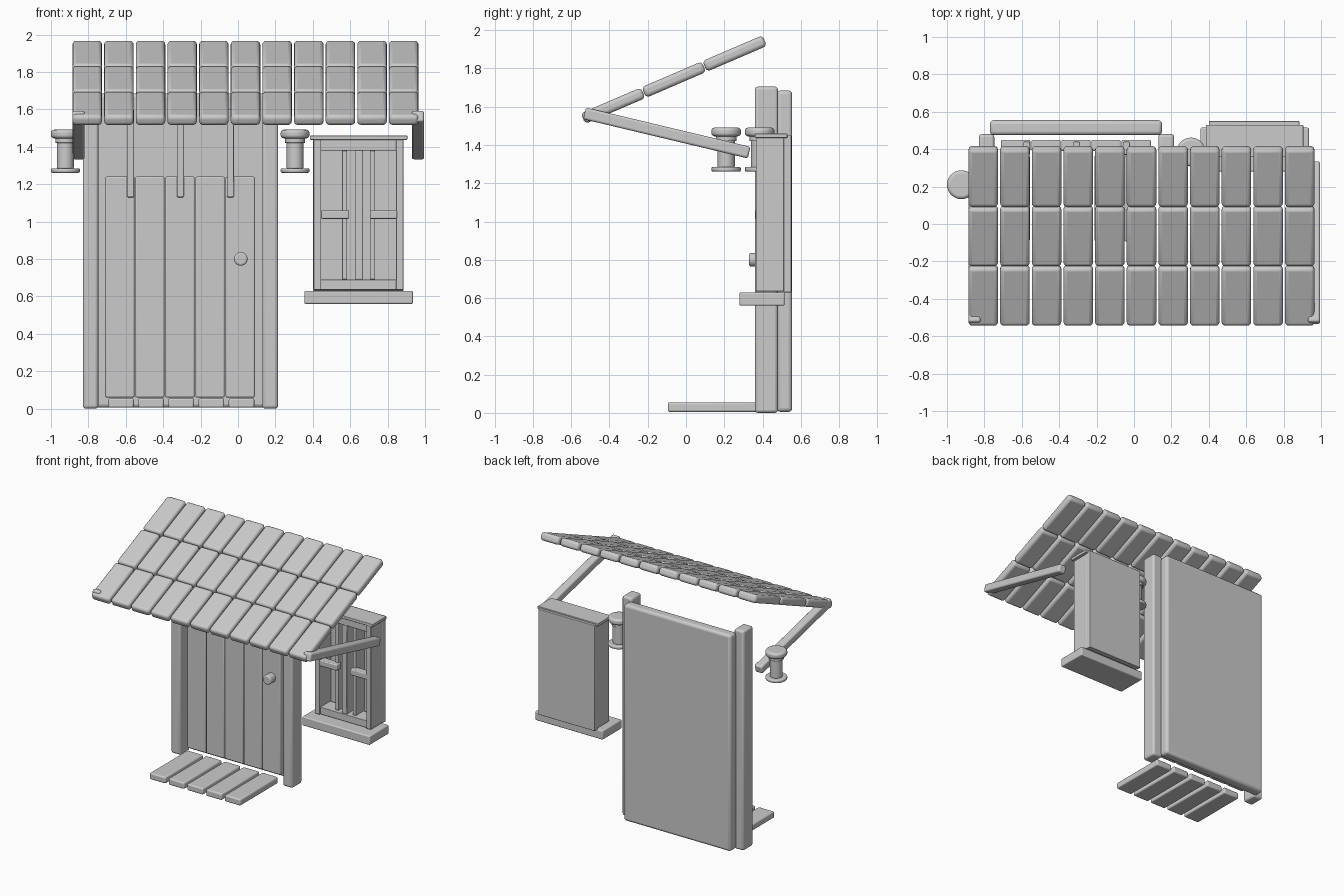
import bpy, math
from mathutils import Vector

cube = bpy.data.objects.get("Cube")
if cube:
    bpy.data.objects.remove(cube, do_unlink=True)

grey = bpy.data.materials.new("plain_grey")
grey.use_nodes = True
GREY = (0.6, 0.6, 0.6, 1)
grey.diffuse_color = GREY
grey.node_tree.nodes["Principled BSDF"].inputs["Base Color"].default_value = GREY


def finish(obj, name, bevel):
    """Name, colour and round off a part."""
    obj.name = name
    obj.data.materials.append(grey)
    bpy.ops.object.transform_apply(location=False, rotation=False, scale=True)
    if bevel:
        mod = obj.modifiers.new("rounded_edges", "BEVEL")
        mod.width = bevel
        mod.segments = 3
        mod.limit_method = "ANGLE"
    bpy.ops.object.shade_smooth_by_angle(angle=math.radians(35))
    return obj


def box(name, x, y, z, bevel=0.008):
    """Rounded box from (min, max) ranges."""
    spans = (x, y, z)
    bpy.ops.mesh.primitive_cube_add(size=1, location=[sum(s) / 2 for s in spans])
    obj = bpy.context.object
    obj.scale = [s[1] - s[0] for s in spans]
    return finish(obj, name, bevel)


def beam(name, x, start, end, thick, bevel):
    """Box running between two (y, z) points, with x as a range."""
    a, b = Vector(start), Vector(end)
    mid, run = (a + b) / 2, b - a
    bpy.ops.mesh.primitive_cube_add(size=1, location=(sum(x) / 2, mid.x, mid.y))
    obj = bpy.context.object
    obj.scale = (x[1] - x[0], run.length, thick)
    obj.rotation_euler.x = math.atan2(run.y, run.x)
    return finish(obj, name, bevel)


def disc(name, radius, depth, location, bevel, tilt=0):
    bpy.ops.mesh.primitive_cylinder_add(vertices=32, radius=radius, depth=depth,
                                        location=location, rotation=(tilt, 0, 0))
    return finish(bpy.context.object, name, bevel)


# Wall panel and door posts
box("back_panel", (-0.77, 0.15), (0.475, 0.555), (0.005, 1.685), 0.02)
box("right_post", (-0.83, -0.747), (0.36, 0.48), (0, 1.705), 0.016)
box("left_post", (0.13, 0.215), (0.36, 0.48), (0, 1.705), 0.016)

# Door planks and doorstep planks
for i in range(5):
    x0 = -0.71 + i * 0.161
    box(f"door_plank_{i}", (x0, x0 + 0.156), (0.39, 0.45), (0.06, 1.24))
    box(f"step_plank_{i}", (x0 + 0.016, x0 + 0.153), (-0.095, 0.37), (0.005, 0.055), 0.01)

# Upright bars above the door
for i in range(3):
    x0 = -0.593 + i * 0.267
    box(f"door_bar_{i}", (x0, x0 + 0.037), (0.37, 0.44), (1.13, 1.6), 0.006)

# Door knob
disc("door_knob", 0.036, 0.07, (0.015, 0.365, 0.8), 0.01, math.pi / 2)

# Window
box("window_back", (0.4, 0.885), (0.51, 0.55), (0.63, 1.45), 0.004)
box("window_sill", (0.355, 0.935), (0.28, 0.515), (0.56, 0.63), 0.008)
box("window_head", (0.385, 0.905), (0.36, 0.53), (1.437, 1.46), 0.004)
box("window_top_rail", (0.41, 0.88), (0.375, 0.5), (1.38, 1.437), 0.004)
box("window_bottom_rail", (0.41, 0.88), (0.375, 0.5), (0.635, 0.69), 0.004)
for name, x in (("right", (0.405, 0.445)), ("left", (0.845, 0.885))):
    box(f"window_{name}_stile", x, (0.365, 0.51), (0.635, 1.437), 0.004)
box("window_mullion", (0.625, 0.668), (0.38, 0.51), (0.69, 1.38), 0.005)
for name, x, bar in (("right", (0.556, 0.584), (0.445, 0.594)),
                     ("left", (0.705, 0.733), (0.705, 0.85))):
    box(f"window_{name}_upright", x, (0.40, 0.51), (0.69, 1.38), 0.004)
    box(f"window_{name}_crossbar", bar, (0.362, 0.42), (1.015, 1.06), 0.006)

# Roof shingles: columns across, rows up the slope
eave, ridge = Vector((-0.54, 1.537)), Vector((0.413, 1.946))
for row in range(3):
    low = eave.lerp(ridge, row / 3 + 0.002)
    high = eave.lerp(ridge, (row + 1) / 3 - 0.002)
    for col in range(11):
        x0 = -0.885 + col * 0.1692
        beam(f"shingle_{row}_{col}", (x0, x0 + 0.158), low, high, 0.06, 0.02)

# Sloping roof supports
for name, x in (("right", (-0.885, -0.82)), ("left", (0.93, 0.995))):
    beam(f"{name}_roof_arm", x, (-0.53, 1.565), (0.33, 1.36), 0.062, 0.012)

# Lanterns
for name, x, y in (("right", -0.923, 0.21), ("left", 0.305, 0.385)):
    disc(f"{name}_lantern_base", 0.077, 0.024, (x, y, 1.273), 0.008)
    disc(f"{name}_lantern_glass", 0.045, 0.165, (x, y, 1.365), 0.006)
    disc(f"{name}_lantern_collar", 0.054, 0.03, (x, y, 1.435), 0.004)
    disc(f"{name}_lantern_cap", 0.077, 0.046, (x, y, 1.468), 0.016)
